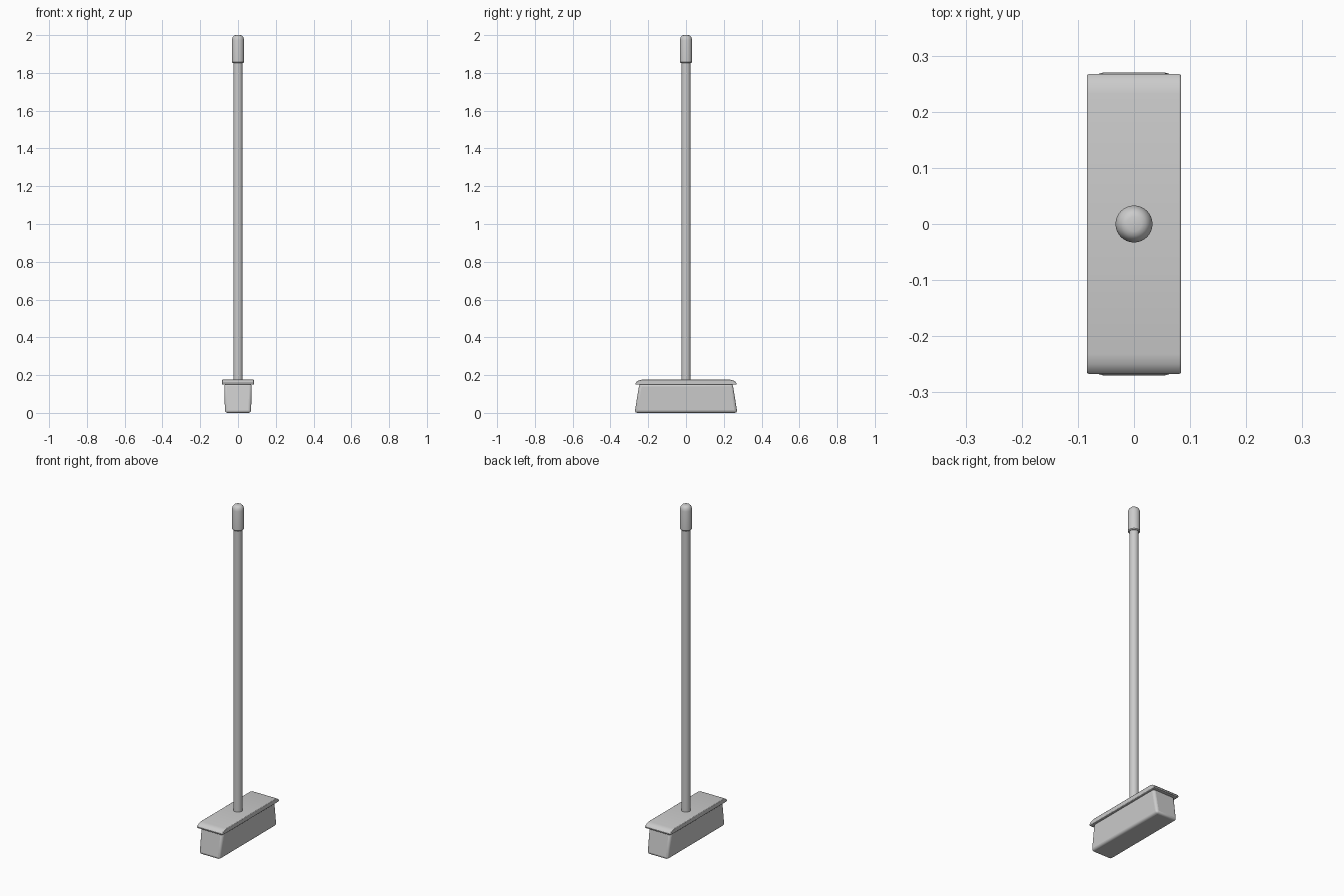
import bpy, bmesh, math

if "Cube" in bpy.data.objects:
    bpy.data.objects.remove(bpy.data.objects["Cube"])


def finish(name, bm, bevel=0, segments=2):
    bmesh.ops.recalc_face_normals(bm, faces=bm.faces)
    mesh = bpy.data.meshes.new(name)
    bm.to_mesh(mesh)
    bm.free()
    obj = bpy.data.objects.new(name, mesh)
    bpy.context.collection.objects.link(obj)
    bpy.ops.object.select_all(action='DESELECT')
    obj.select_set(True)
    bpy.context.view_layer.objects.active = obj
    bpy.ops.object.shade_smooth_by_angle(angle=math.radians(35))
    if bevel:
        mod = obj.modifiers.new("soft_edges", 'BEVEL')
        mod.width, mod.segments = bevel, segments
        mod.limit_method = 'ANGLE'
        mod.angle_limit = math.radians(40)
    return obj


def lathe(name, profile, sides=32):
    """Closed round part from (radius, z) points, bottom to top."""
    bm = bmesh.new()
    rings = [[bm.verts.new((r * math.cos(2 * math.pi * i / sides),
                            r * math.sin(2 * math.pi * i / sides), z))
              for i in range(sides)] for r, z in profile]
    for a, b in zip(rings, rings[1:]):
        for i in range(sides):
            j = (i + 1) % sides
            bm.faces.new((a[i], a[j], b[j], b[i]))
    bm.faces.new(rings[0][::-1])
    bm.faces.new(rings[-1])
    return finish(name, bm)


# Bristle block, flaring lengthwise towards the floor
bm = bmesh.new()
bmesh.ops.create_cube(bm, size=2)
for v in bm.verts:
    top = v.co.z > 0
    v.co.x *= 0.073 if top else 0.069
    v.co.y *= 0.247 if top else 0.272
    v.co.z = 0.155 if top else 0.0
finish("bristles", bm, bevel=0.014, segments=3)

# Head plate: rounded-end profile in y/z, extruded across x
half = [(0.267, 0.149), (0.267, 0.157), (0.261, 0.165), (0.25, 0.172), (0.232, 0.176)]
outline = half + [(-y, z) for y, z in reversed(half)]
bm = bmesh.new()
face = bm.faces.new([bm.verts.new((-0.084, y, z)) for y, z in outline])
ext = bmesh.ops.extrude_face_region(bm, geom=[face])
for v in ext["geom"]:
    if isinstance(v, bmesh.types.BMVert):
        v.co.x = 0.084
finish("head_plate", bm, bevel=0.003)

# Pole
lathe("pole", [(0.025, 0.16), (0.025, 1.87)])

# Grip cap with a domed end
lathe("grip", [(0.029, 1.853), (0.033, 1.858), (0.033, 1.972), (0.031, 1.982),
               (0.027, 1.991), (0.021, 1.997), (0.013, 2.0)])
